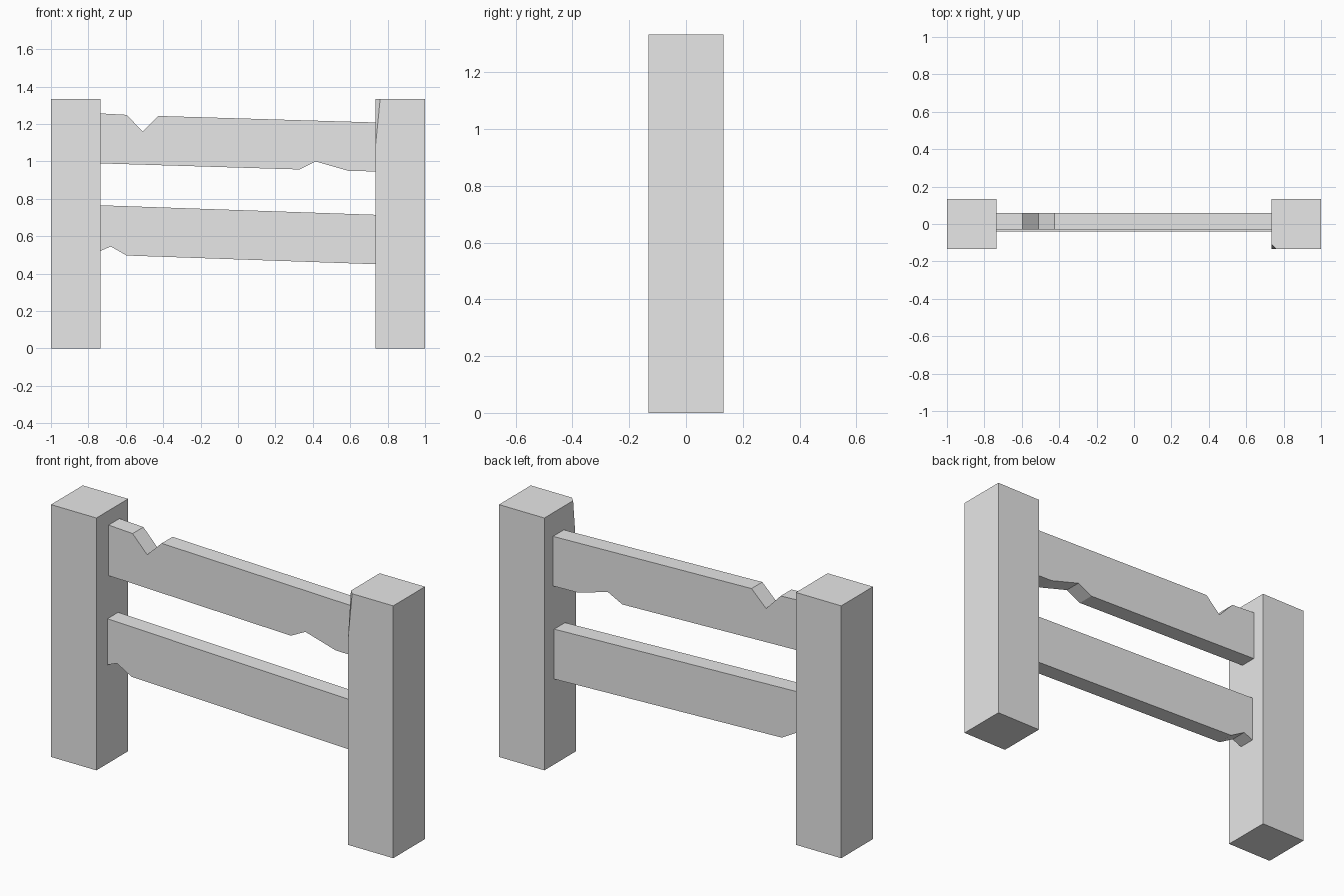
import bpy
import bmesh
from mathutils import Vector

cube = bpy.data.objects.get("Cube")
if cube:
    bpy.data.objects.remove(cube, do_unlink=True)

grey = bpy.data.materials.new("plain_grey")
grey.use_nodes = True
grey.diffuse_color = (0.8, 0.8, 0.8, 1)
grey.node_tree.nodes["Principled BSDF"].inputs["Base Color"].default_value = (0.8, 0.8, 0.8, 1)

HEIGHT = 1.333
HALF = 0.1325  # half the width of a post


def finish(name, bm):
    bmesh.ops.recalc_face_normals(bm, faces=bm.faces)
    mesh = bpy.data.meshes.new(name)
    bm.to_mesh(mesh)
    bm.free()
    mesh.materials.append(grey)
    obj = bpy.data.objects.new(name, mesh)
    bpy.context.collection.objects.link(obj)
    return obj


def extrude_outline(name, outline, direction):
    """Raise a flat outline into a solid along a direction."""
    bm = bmesh.new()
    face = bm.faces.new([bm.verts.new(p) for p in outline])
    result = bmesh.ops.extrude_face_region(bm, geom=[face], use_keep_orig=True)
    moved = [v for v in result["geom"] if isinstance(v, bmesh.types.BMVert)]
    bmesh.ops.translate(bm, verts=moved, vec=direction)
    return finish(name, bm)


def post(name, x, chipped=False):
    bm = bmesh.new()
    bmesh.ops.create_cube(bm, size=1)
    for v in bm.verts:
        v.co = (x + v.co.x * 2 * HALF, v.co.y * 2 * HALF, (v.co.z + 0.5) * HEIGHT)
    if chipped:
        # slice a long splinter off the inner front corner
        low = Vector((x - HALF, -HALF, 1.08))
        a = Vector((x - HALF + 0.025, -HALF, HEIGHT))
        b = Vector((x - HALF, -HALF + 0.025, HEIGHT))
        normal = (a - low).cross(b - low)
        if normal.x > 0:
            normal.negate()
        bmesh.ops.bisect_plane(bm, geom=bm.verts[:] + bm.edges[:] + bm.faces[:],
                               plane_co=low, plane_no=normal, clear_outer=True)
        bmesh.ops.holes_fill(bm, edges=[e for e in bm.edges if e.is_boundary])
    return finish(name, bm)


def rail(name, front, profile):
    extrude_outline(name, [(x, front, z) for x, z in profile], (0, 0.09, 0))


# Posts
post("right_post", -1 + HALF)
post("left_post", 1 - HALF, chipped=True)

# Sloping rails with notches, their ends let into the posts
rail("upper_rail", -0.03, [
    (-0.78, 1.259), (-0.595, 1.249), (-0.51, 1.16), (-0.425, 1.243), (0.78, 1.207),
    (0.78, 0.945), (0.59, 0.95), (0.415, 1.0), (0.33, 0.957), (-0.78, 0.991)])
rail("lower_rail", -0.04, [
    (-0.78, 0.767), (0.78, 0.713), (0.78, 0.449),
    (-0.595, 0.497), (-0.68, 0.545), (-0.78, 0.503)])
